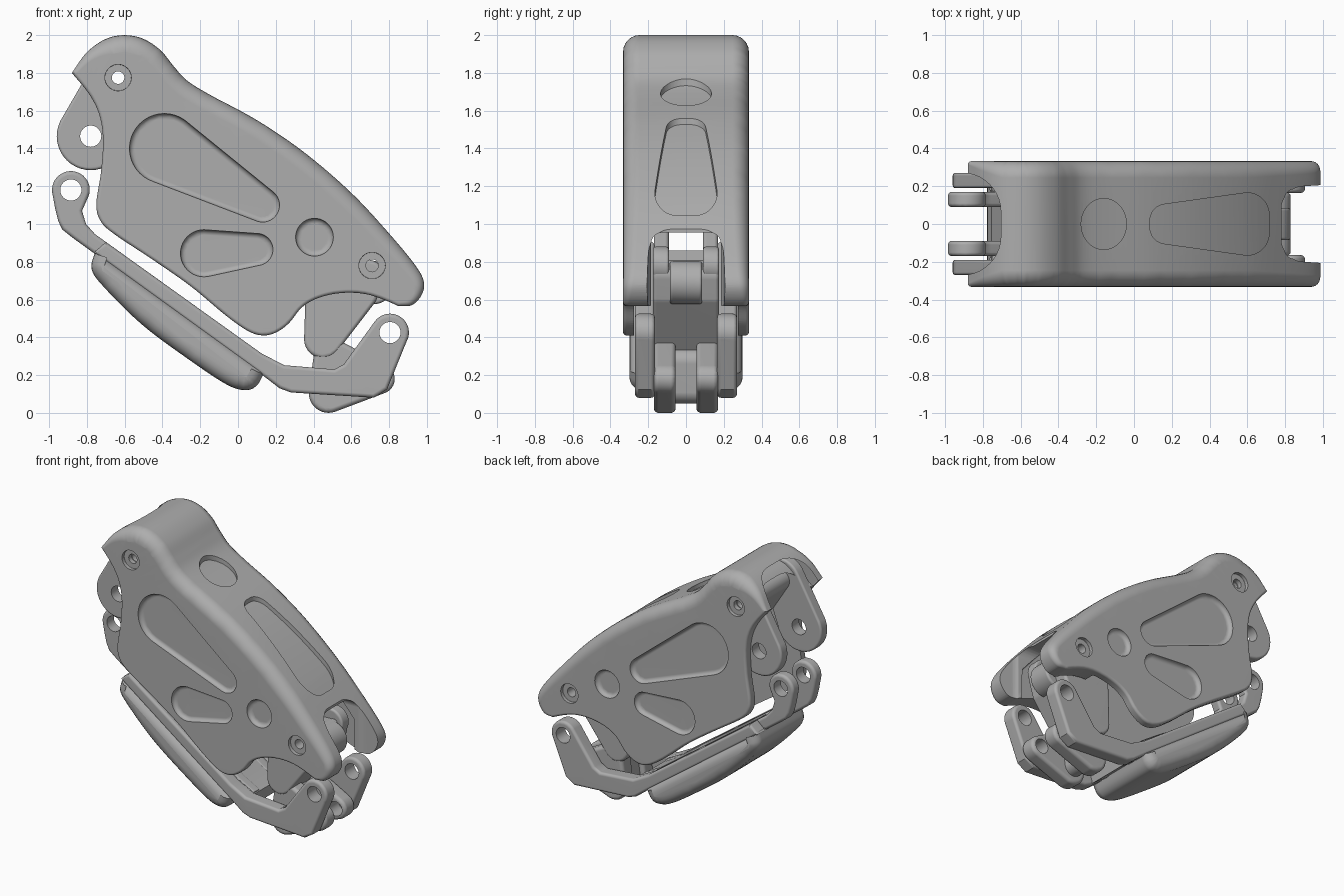
import bpy, bmesh, math
from mathutils import Vector, geometry

if "Cube" in bpy.data.objects:
    bpy.data.objects.remove(bpy.data.objects["Cube"], do_unlink=True)

grey = bpy.data.materials.new("plain grey")
grey.use_nodes = True
COLOUR = (0.42, 0.42, 0.42, 1)
grey.diffuse_color = COLOUR
grey.node_tree.nodes["Principled BSDF"].inputs["Base Color"].default_value = COLOUR


def spline(pts, steps=6):
    """Smooth open curve through the points."""
    p = [Vector(q) for q in pts]
    p = [2 * p[0] - p[1]] + p + [2 * p[-1] - p[-2]]
    out = []
    for a, b, c, d in zip(p, p[1:], p[2:], p[3:]):
        for k in range(steps):
            t = k / steps
            out.append(0.5 * (2 * b + (c - a) * t + (2 * a - 5 * b + 4 * c - d) * t * t
                              + (3 * b - a - 3 * c + d) * t ** 3))
    return out + [p[-2]]


def arc(x, z, r, a0=0, a1=360, n=40):
    full = abs(a1 - a0) == 360
    angles = [math.radians(a0 + (a1 - a0) * k / (n if full else n - 1)) for k in range(n)]
    return [Vector((x + r * math.cos(a), z + r * math.sin(a))) for a in angles]


def hull(*circles):
    """Outline wrapped around some circles."""
    pts = [q for c in circles for q in arc(*c)]
    return [pts[i] for i in geometry.convex_hull_2d(pts)]


def inset(pts, d):
    """Move a closed outline inward by one distance per point."""
    n = len(pts)
    side = 1 if sum(pts[i - 1].cross(pts[i]) for i in range(n)) > 0 else -1
    out = []
    for i in range(n):
        e1 = (pts[i] - pts[i - 1]).normalized()
        e2 = (pts[(i + 1) % n] - pts[i]).normalized()
        inward = (Vector((-e1.y, e1.x)) + Vector((-e2.y, e2.x))) * side
        inward.normalize()
        mitre = max(0.6, inward.dot(Vector((-e1.y, e1.x)) * side))
        out.append(pts[i] + inward * (d[i] / mitre))
    return out


def slab(name, outline, lo, hi, r=0.015, axis="y", steps=5):
    """Extruded outline whose rims are rounded by r."""
    pts = [Vector(q) for q in outline]
    n = len(pts)
    radii = r if isinstance(r, list) else [r] * n
    rings = []
    for end, sign in ((lo, 1), (hi, -1)):
        part = []
        for k in range(steps + 1):
            a = math.pi / 2 * k / steps
            ring = inset(pts, [q * (1 - math.sin(a)) for q in radii])
            part.append([(p, end + sign * q * (1 - math.cos(a))) for p, q in zip(ring, radii)])
        rings += part if sign > 0 else part[::-1]
    bm = bmesh.new()
    loops = [[bm.verts.new((p.x, h, p.y) if axis == "y" else (p.x, p.y, h)) for p, h in ring]
             for ring in rings]
    for a, b in zip(loops, loops[1:]):
        for i in range(n):
            j = (i + 1) % n
            bm.faces.new((a[i], a[j], b[j], b[i]))
    bm.faces.new(loops[0])
    bm.faces.new(loops[-1])
    bmesh.ops.recalc_face_normals(bm, faces=bm.faces)
    bmesh.ops.triangulate(bm, faces=bm.faces)
    mesh = bpy.data.meshes.new(name)
    bm.to_mesh(mesh)
    bm.free()
    obj = bpy.data.objects.new(name, mesh)
    bpy.context.collection.objects.link(obj)
    mesh.materials.append(grey)
    return obj


def volume(mesh):
    bm = bmesh.new()
    bm.from_mesh(mesh)
    v = abs(bm.calc_volume())
    bm.free()
    return v


def cut(obj, cutters):
    """Subtract each cutter with the first solver that gives a sound result, then remove it."""
    for c in cutters:
        c.hide_render = True
        before = volume(obj.data)
        for solver in ("EXACT", "MANIFOLD", "FLOAT"):
            m = obj.modifiers.new("cut", "BOOLEAN")
            m.operation, m.solver, m.object = "DIFFERENCE", solver, c
            bpy.context.view_layer.update()
            done = obj.evaluated_get(bpy.context.evaluated_depsgraph_get())
            mesh = bpy.data.meshes.new_from_object(done)
            obj.modifiers.clear()
            if before * 0.1 < volume(mesh) < before - 1e-6:
                obj.data = mesh
                break
        bpy.data.objects.remove(c, do_unlink=True)


def finish(obj):
    bpy.ops.object.select_all(action="DESELECT")
    obj.select_set(True)
    bpy.context.view_layer.objects.active = obj
    bpy.ops.object.shade_smooth_by_angle(angle=math.radians(32))
    obj.modifiers.new("even shading", "WEIGHTED_NORMAL").keep_sharp = True


def part(name, outline, lo, hi, r=0.015, holes=()):
    obj = slab(name, outline, lo, hi, r)
    cut(obj, [slab("bore", arc(*h), -1, 1, 0.001) for h in holes])
    finish(obj)


def pair(name, outline, near, far, r=0.015, holes=()):
    part("front_" + name, outline, -far, -near, r, holes)
    part("back_" + name, outline, near, far, r, holes)


# Main shell outline: rounded back, then the open underside
roof = spline([(-.88, 1.80), (-.80, 1.91), (-.70, 1.98), (-.60, 2.0), (-.50, 1.98), (-.41, 1.92),
               (-.34, 1.835), (-.27, 1.76), (-.15, 1.685), (.10, 1.55), (.35, 1.38), (.60, 1.165),
               (.80, .95), (.94, .78), (.985, .69), (.97, .62), (.92, .57), (.85, .565)])
under = spline([(.85, .565), (.77, .60), (.67, .63), (.55, .635), (.43, .61), (.34, .56), (.27, .475),
                (.20, .425), (.13, .41), (.05, .435), (-.07, .52), (-.25, .67), (-.45, .81), (-.66, .95),
                (-.73, 1.02), (-.75, 1.11), (-.725, 1.28), (-.715, 1.45), (-.735, 1.58), (-.79, 1.69),
                (-.88, 1.80)])[1:-1]
outline = roof + under
last = len(roof) - 1
rims = [0.018 + 0.07 * min(1, i / 12, (last - i) / 36) for i in range(last + 1)] + [0.018] * len(under)
shell = slab("shell", outline, -.333, .333, rims, steps=6)

# Hollow inside: wide in the body, narrower at the nose, with a straight slot out of the front
cutters = []
inner = inset(outline, [0.09] * len(outline))[:last + 1]
for half, limit in ((.275, .60), (.2, .82)):
    ceiling = [p for p in inner if -.78 < p.x < limit and p.y > .65]
    cutters.append(slab("hollow", [(-1.2, .2), (-1.0, 1.6)] + ceiling + [(limit, .2)], -half, half, .01))
cutters.append(slab("slot", [(.5, .25), (.5, .955), (1.2, .955), (1.2, .25)], -.185, .185, .06))
# End notches
cutters.append(slab("nose_notch", hull((.9, .08, .12), (.9, -.08, .12), (1.2, .1, .12), (1.2, -.1, .12)),
                    .2, 1.3, .001, "z"))
cutters.append(slab("tail_notch", hull((-.91, .065, .205), (-.91, -.065, .205), (-1.2, 0, .27)),
                    1.0, 2.4, .001, "z"))
# Side pockets, screw recesses and bores
PIVOTS = ((-.635, 1.775), (.71, .78))
pockets = [hull((-.39, 1.40, .185), (.13, 1.10, .09)), hull((-.18, .845, .125), (.10, .865, .085)),
           arc(.405, .93, .1)]
for s in (-1, 1):
    for shape in pockets:
        cutters.append(slab("pocket", shape, *sorted((s * .303, s * .39)), r=.028))
    for x, z in PIVOTS:
        cutters.append(slab("recess", arc(x, z, .07), *sorted((s * .308, s * .4)), r=.002))
for x, z in PIVOTS:
    cutters.append(slab("bore", arc(x, z, .033), -1, 1, .001))
# Roof pockets follow the curve of the back
for shape in (hull((.17, .02, .085), (.17, -.02, .085), (.6, .05, .115), (.6, -.05, .115)),
              [(x * .12 - .16, y * .135) for x, y in arc(0, 0, 1)]):
    well = slab("roof_pocket", shape, .9, 2.3, .001, "z")
    cut(well, [slab("core", inset(outline, [.028] * len(outline)), -.5, .5, .001)])
    cutters.append(well)
cut(shell, cutters)
finish(shell)

# Upper pivot plates and the web between them
pin_hole = (*PIVOTS[0], .033)
pair("upper_plate", hull((*PIVOTS[0], .15), (-.78, 1.465, .18)), .19, .27, .015,
     [pin_hole, (-.78, 1.465, .056)])
part("upper_web", hull((*PIVOTS[0], .07), (-.5, 1.6, .09)), -.2, .2, .015, [pin_hole])

# Forked connecting bar: narrow fork at the tail, wide fork at the nose
tail = arc(-.885, 1.18, .1, -15, 195, 24) + [(-.968, 1.08), (-.952, 1.015), (-.93, .97), (-.873, .925),
       (.124, .204), (.22, .14), (.245, .25), (.124, .315), (-.757, .946), (-.805, 1.0), (-.826, 1.07)]
nose = arc(.805, .425, .1, -30, 143, 24) + [(.56, .257), (.51, .23), (.245, .252), (.124, .315),
       (-.70, .905), (-.765, .847), (.124, .204), (.22, .13), (.28, .108), (.72, .08), (.79, .125)]
pair("bar_tail_fork", tail, .09, .17, .02, [(-.885, 1.18, .056)])
pair("bar_nose_fork", nose, .165, .27, .02, [(.805, .425, .056)])
part("bar_web", [(-.61, .735), (-.58, .81), (.124, .31), (.25, .24), (.22, .14), (.124, .21)], -.18, .18)

# Soft pad under the bar
pad = spline([(-.755, .86), (-.775, .76), (-.70, .655), (-.50, .46), (-.25, .275), (-.06, .15),
              (.04, .12), (.10, .145), (.14, .215)])
part("pad", pad, -.30, .30, .07)

# Lower bracket with ears and a centre lug
lower_hole = (*PIVOTS[1], .033)
part("bracket", hull((.45, .39, .1), (.46, .70, .1), (.66, .63, .08), (.69, .73, .08)), -.175, .175, .02)
pair("bracket_ear", hull((.68, .78, .1), (.52, .72, .1)), .09, .175, .015, [lower_hole])
part("bracket_lug", hull((.715, .69, .115), (.5, .66, .1)), -.085, .085, .015)

# Coupling link below the bracket
pair("coupling_plate", hull((.48, .105, .105), (.75, .18, .08), (.5, .29, .1)), .055, .17, .025,
     [(.75, .18, .052)])
part("coupling_web", hull((.48, .12, .07), (.5, .27, .07)), -.09, .09, .01)
